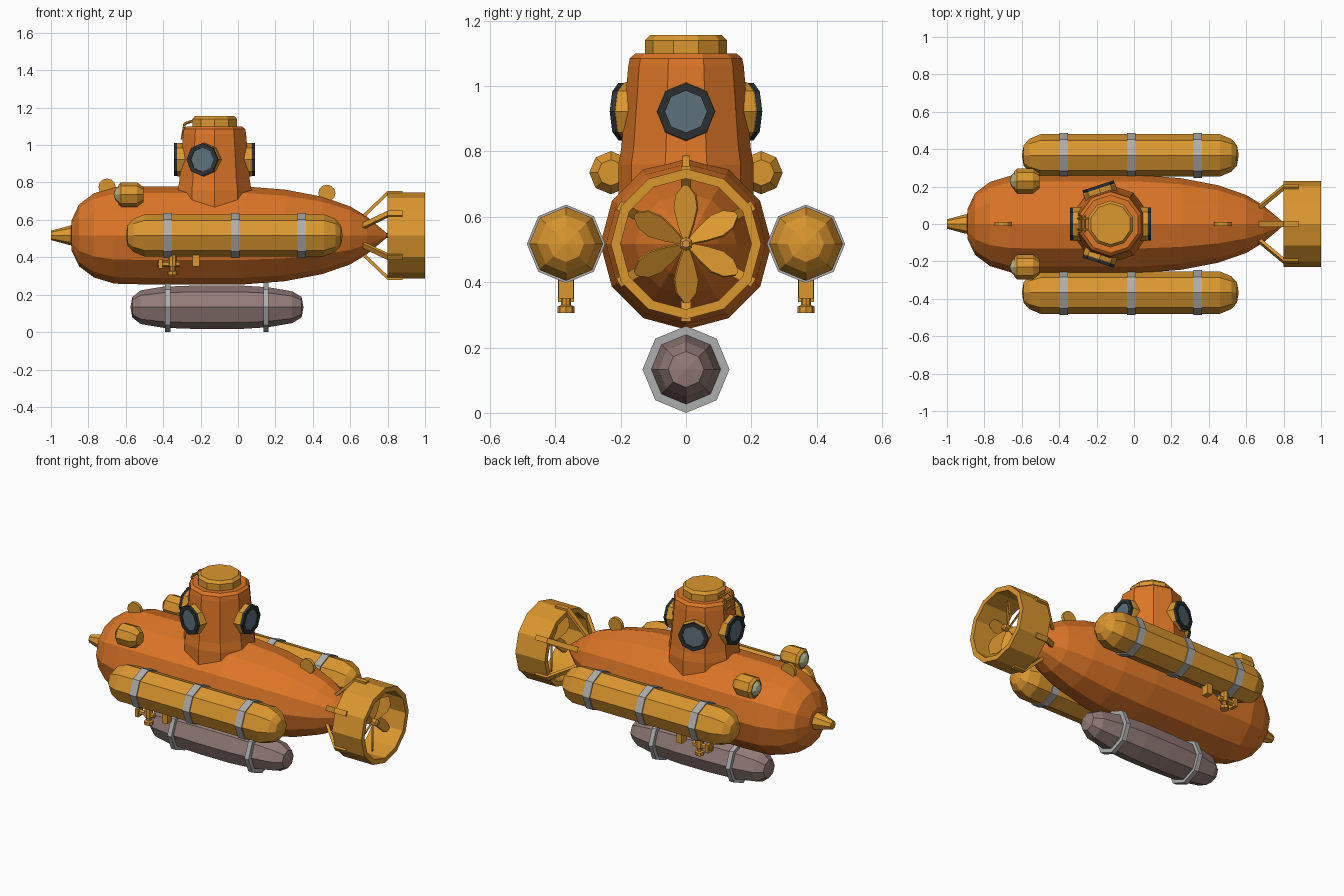
import bpy, bmesh
from math import sin, cos, pi, radians
from mathutils import Matrix, Vector

cube = bpy.data.objects.get("Cube")
if cube:
    bpy.data.objects.remove(cube, do_unlink=True)


def material(name, r, g, b):
    m = bpy.data.materials.new(name)
    m.use_nodes = True
    m.diffuse_color = (r, g, b, 1)
    m.node_tree.nodes["Principled BSDF"].inputs["Base Color"].default_value = (r, g, b, 1)
    return m


ORANGE = material("hull orange", 0.72, 0.18, 0.02)
GOLD = material("brass gold", 0.71, 0.31, 0.028)
STEEL = material("band steel", 0.42, 0.42, 0.42)
MAUVE = material("keel mauve", 0.29, 0.2, 0.185)
DARK = material("window rim", 0.025, 0.03, 0.032)
GLASS = material("window glass", 0.11, 0.165, 0.2)
LENS = material("lamp lens", 0.42, 0.46, 0.27)

UP = Matrix.Rotation(radians(-90), 4, "Y")   # turns the lathe axis from x to z
AXIS_Z = 0.517                               # height of the hull axis


def finish(name, bm, mat, matrix):
    bmesh.ops.remove_doubles(bm, verts=bm.verts, dist=0.0001)
    bmesh.ops.recalc_face_normals(bm, faces=bm.faces)
    bm.transform(matrix)
    mesh = bpy.data.meshes.new(name)
    bm.to_mesh(mesh)
    bm.free()
    mesh.materials.append(mat)
    obj = bpy.data.objects.new(name, mesh)
    bpy.context.collection.objects.link(obj)
    return obj


def at(x, y, z, rot=Matrix()):
    return Matrix.Translation((x, y, z)) @ rot


def lathe(name, profile, sides, mat, matrix, phase=0, ring=False):
    """Turn (axial, radius) points round local x; ring closes the profile."""
    bm = bmesh.new()
    loops = []
    for a, r in profile:
        angles = [phase + 2 * pi * i / sides for i in range(sides)]
        loops.append([bm.verts.new((a, r * sin(t), r * cos(t))) for t in angles])
    pairs = list(zip(loops, loops[1:]))
    if ring:
        pairs.append((loops[-1], loops[0]))
    for p, q in pairs:
        for i in range(sides):
            j = (i + 1) % sides
            bm.faces.new((p[i], p[j], q[j], q[i]))
    if not ring:
        for loop, (a, r) in ((loops[0], profile[0]), (loops[-1], profile[-1])):
            if r > 0:
                bm.faces.new(loop)
    return finish(name, bm, mat, matrix)


def band(name, x0, x1, inner, outer, sides, mat, matrix):
    points = [(x0, outer), (x1, outer), (x1, inner), (x0, inner)]
    return lathe(name, points, sides, mat, matrix, ring=True)


def box(name, size, mat, matrix):
    bm = bmesh.new()
    bmesh.ops.create_cube(bm, size=1)
    bm.transform(Matrix.Diagonal((*size, 1)))
    return finish(name, bm, mat, matrix)


def plate(name, points, width, mat, matrix):
    """Extrude an x-z outline across y."""
    bm = bmesh.new()
    face = bm.faces.new([bm.verts.new((x, -width / 2, z)) for x, z in points])
    geo = bmesh.ops.extrude_face_region(bm, geom=[face])["geom"]
    moved = [v for v in geo if isinstance(v, bmesh.types.BMVert)]
    bmesh.ops.translate(bm, verts=moved, vec=(0, width, 0))
    return finish(name, bm, mat, matrix)


def rod(name, p, q, radius, mat):
    p, q = Vector(p), Vector(q)
    turn = (q - p).to_track_quat("X", "Z").to_matrix().to_4x4()
    return lathe(name, [(0, radius), ((q - p).length, radius)], 6, mat, at(*p, turn))


# Hull and nose spike
core = at(0, 0, AXIS_Z)
hull = [(-0.895, 0), (-0.89, 0.08), (-0.85, 0.165), (-0.77, 0.225), (-0.66, 0.258),
        (-0.5, 0.262), (0.03, 0.262), (0.25, 0.245), (0.45, 0.207), (0.6, 0.155),
        (0.69, 0.1), (0.8, 0.008)]
lathe("hull", hull, 12, ORANGE, core)
lathe("nose_spike", [(-1, 0.025), (-0.9, 0.052), (-0.87, 0.052)], 8, GOLD, core)

# Lifting lugs along the top
for name, x, z in (("front_lug", -0.7, 0.775), ("rear_lug", 0.475, 0.742)):
    lathe(name, [(-0.01, 0.046), (0.01, 0.046)], 12, GOLD,
          at(x, 0, z, Matrix.Rotation(pi / 2, 4, "Z")))

# Tower and hatch
TX = -0.125
tower = [(0.55, 0.207), (0.76, 0.207), (0.81, 0.198), (1.06, 0.177), (1.085, 0.172), (1.1, 0.155)]
lathe("tower", tower, 10, ORANGE, at(TX, 0, 0, UP), phase=pi / 10)
hatch = [(1.08, 0.125), (1.14, 0.125), (1.156, 0.11)]
lathe("hatch", hatch, 10, GOLD, at(TX, 0, 0, UP), phase=pi / 10)

# Four portholes
for i, angle in enumerate((0, 108, 180, 252)):
    m = at(TX, 0, 0.922, Matrix.Rotation(radians(angle), 4, "Z"))
    lathe(f"porthole_housing_{i}", [(0.14, 0.09), (0.195, 0.09), (0.206, 0.084)], 8, GOLD, m)
    band(f"porthole_rim_{i}", 0.2, 0.217, 0.064, 0.088, 8, DARK, m)
    lathe(f"porthole_glass_{i}", [(0.2, 0.066), (0.211, 0.066)], 8, GLASS, m)

# Small ladder from the hatch down the tower
path = [(-0.24, 1.13), (-0.285, 1.115), (-0.3, 1.03)]
for y in (-0.03, 0.03):
    for (x0, z0), (x1, z1) in zip(path, path[1:]):
        rod("ladder_rail", (x0, y, z0), (x1, y, z1), 0.007, GOLD)
for x, z in ((-0.262, 1.125), (-0.287, 1.1), (-0.294, 1.06)):
    rod("ladder_rung", (x, -0.045, z), (x, 0.045, z), 0.007, GOLD)

# Side tanks, their bands and valves, and the lamps, on both sides
tank = [(-0.6, 0), (-0.59, 0.055), (-0.56, 0.088), (-0.5, 0.113),
        (0.46, 0.113), (0.52, 0.088), (0.55, 0.055), (0.56, 0)]
for side, s in (("left", 1), ("right", -1)):
    m = at(0, s * 0.367, AXIS_Z)
    lathe(f"{side}_tank", tank, 8, GOLD, m)
    for x in (-0.375, -0.015, 0.34):
        band(f"{side}_tank_band", x - 0.023, x + 0.023, 0.105, 0.12, 8, STEEL, m)

    y = s * 0.367
    valve = [(0.305, 0.026), (0.325, 0.026), (0.33, 0.015), (0.35, 0.015), (0.35, 0.024), (0.42, 0.024)]
    lathe(f"{side}_valve", valve, 8, GOLD, at(-0.35, y, 0, UP))
    rod(f"{side}_valve_pipe", (-0.43, y, 0.365), (-0.31, y, 0.365), 0.016, GOLD)
    box(f"{side}_valve_cap", (0.02, 0.05, 0.05), GOLD, at(-0.415, y, 0.365))
    box(f"{side}_tank_foot", (0.036, 0.045, 0.08), GOLD, at(-0.225, y, 0.39))

    m = at(0, s * 0.23, 0.735)
    lamp = [(-0.64, 0.052), (-0.625, 0.066), (-0.54, 0.066), (-0.505, 0.04)]
    lathe(f"{side}_lamp", lamp, 8, GOLD, m)
    lathe(f"{side}_lamp_lens", [(-0.665, 0), (-0.655, 0.03), (-0.638, 0.048)], 8, LENS, m)

# Keel tank and its bands
keel = at(0, 0, 0.133)
ballast = [(-0.575, 0), (-0.565, 0.055), (-0.52, 0.09), (-0.4, 0.11), (-0.2, 0.117),
           (0, 0.117), (0.16, 0.107), (0.29, 0.085), (0.34, 0.055), (0.35, 0)]
lathe("keel_tank", ballast, 8, MAUVE, keel)
for x in (-0.375, 0.15):
    band("keel_band", x - 0.014, x + 0.014, 0.104, 0.133, 8, STEEL, keel)

# Propeller duct, struts, shaft and blades
band("propeller_duct", 0.8, 1, 0.2, 0.23, 12, GOLD, core)
lathe("propeller_hub", [(0.76, 0.014), (0.88, 0.014), (0.885, 0.022), (0.945, 0.022), (0.955, 0.012)],
      6, GOLD, core)
strut = [(0.65, 0.095), (0.8, 0.238), (0.88, 0.238), (0.88, 0.222), (0.808, 0.222), (0.665, 0.085)]
blade = [(0.015, 0.01), (0.06, 0.028), (0.11, 0.042), (0.15, 0.035), (0.18, 0.008)]
pitch = radians(32)
for i in range(6):
    m = core @ Matrix.Rotation(i * pi / 3, 4, "X")
    plate(f"duct_strut_{i}", strut, 0.03, GOLD, m)
    bm = bmesh.new()
    rows = [[bm.verts.new((0.915 + k * w * sin(pitch), k * w * cos(pitch), r)) for k in (-1, 1)]
            for r, w in blade]
    for p, q in zip(rows, rows[1:]):
        bm.faces.new((p[0], p[1], q[1], q[0]))
    obj = finish(f"propeller_blade_{i}", bm, GOLD, m)
    solid = obj.modifiers.new("thickness", "SOLIDIFY")
    solid.thickness = 0.008
    solid.offset = 0
